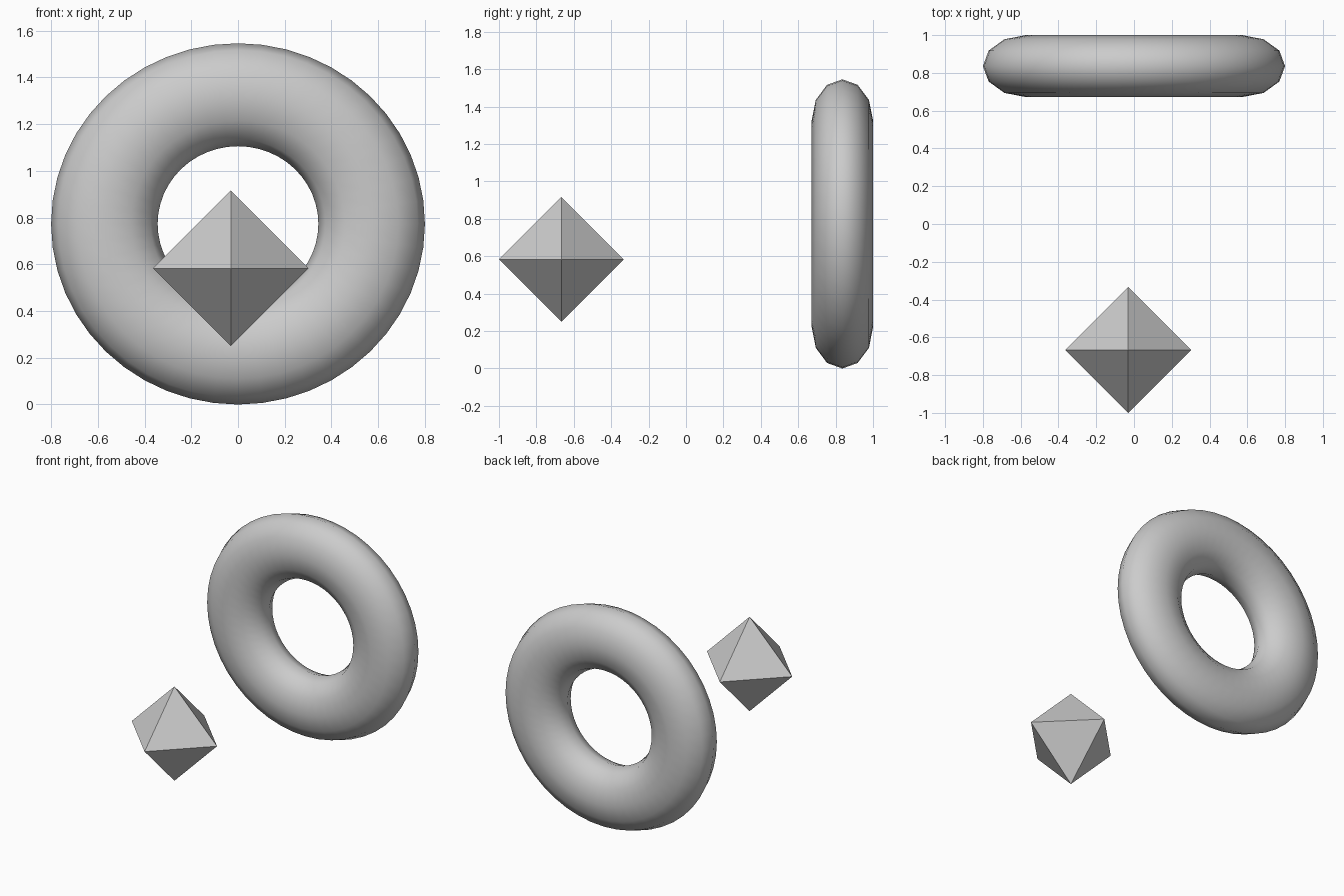
import bpy
import bmesh
from math import pi
from mathutils import Vector

if "Cube" in bpy.data.objects:
    bpy.data.objects.remove(bpy.data.objects["Cube"])

# Upright ring, slightly squashed in height and flattened front to back
bpy.ops.mesh.primitive_torus_add(major_segments=48, minor_segments=12,
                                 major_radius=0.572, minor_radius=0.228,
                                 location=(0, 0.836, 0.773), rotation=(pi / 2, 0, 0))
ring = bpy.context.object
ring.name = "ring"
ring.scale = (1, 0.773 / 0.8, 0.164 / 0.228)
# local z runs along world y, local y along world z
bpy.ops.object.transform_apply(location=False, rotation=True, scale=True)
bpy.ops.object.shade_smooth()

# Flat-faced octahedron: hull of one point each way along every axis
bm = bmesh.new()
for axis in range(3):
    for sign in (-1, 1):
        point = Vector()
        point[axis] = sign * 0.3335
        bm.verts.new(point)
bmesh.ops.convex_hull(bm, input=bm.verts)
bmesh.ops.recalc_face_normals(bm, faces=bm.faces)
mesh = bpy.data.meshes.new("octahedron")
bm.to_mesh(mesh)
bm.free()
octahedron = bpy.data.objects.new("octahedron", mesh)
octahedron.location = (-0.031, -0.6665, 0.583)
bpy.context.collection.objects.link(octahedron)
